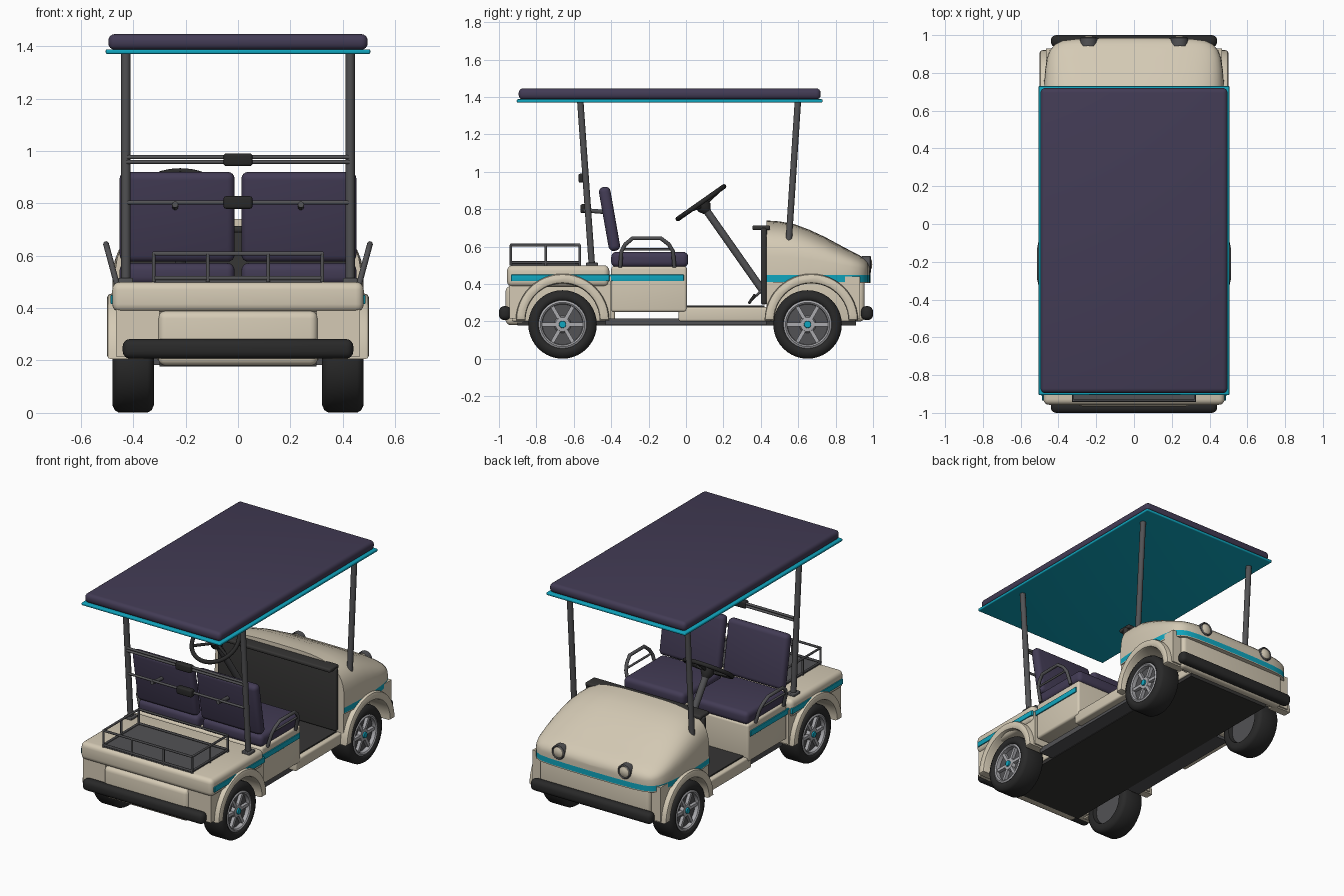
import bpy, bmesh, math
from math import sin, cos, pi, radians
from mathutils import Vector, Matrix

cube = bpy.data.objects.get("Cube")
if cube:
    bpy.data.objects.remove(cube, do_unlink=True)


def material(name, r, g, b, rough=0.6):
    m = bpy.data.materials.new(name)
    m.use_nodes = True
    m.diffuse_color = (r, g, b, 1)
    node = m.node_tree.nodes["Principled BSDF"]
    node.inputs["Base Color"].default_value = (r, g, b, 1)
    node.inputs["Roughness"].default_value = rough
    return m


CREAM = material("cream paint", .66, .59, .46)
NAVY = material("navy vinyl", .055, .044, .09)
TEAL = material("teal trim", .005, .38, .52)
BLACK = material("black rubber", .022, .022, .022)
MAT = material("charcoal panel", .036, .035, .034)
GREY = material("grey tube", .085, .085, .09)
SILVER = material("silver rim", .40, .40, .42)


def finish(name, bm, mats, angle=40):
    """Turn a bmesh into a smooth shaded object."""
    bmesh.ops.recalc_face_normals(bm, faces=bm.faces)
    me = bpy.data.meshes.new(name)
    bm.to_mesh(me)
    bm.free()
    for m in mats:
        me.materials.append(m)
    ob = bpy.data.objects.new(name, me)
    bpy.context.collection.objects.link(ob)
    bpy.ops.object.select_all(action='DESELECT')
    ob.select_set(True)
    bpy.context.view_layer.objects.active = ob
    bpy.ops.object.shade_smooth_by_angle(angle=radians(angle))
    return ob


def box(name, xs, ys, zs, mat, r=0.0, tilt=0):
    """Rounded box between limits, tilted about its own x axis."""
    lim = (xs, ys, zs)
    size = [b - a for a, b in lim]
    mid = Vector([(a + b) / 2 for a, b in lim])
    bm = bmesh.new()
    bmesh.ops.create_cube(bm, size=1)
    bmesh.ops.scale(bm, vec=size, verts=bm.verts)
    if r:
        bmesh.ops.bevel(bm, geom=bm.edges[:], offset=r, segments=4, profile=.5, affect='EDGES')
    bmesh.ops.transform(bm, matrix=Matrix.Translation(mid) @ Matrix.Rotation(radians(tilt), 4, 'X'), verts=bm.verts)
    return finish(name, bm, [mat])


def tube(name, pts, r, mat, closed=False, sides=3):
    """Round tube along a path."""
    cu = bpy.data.curves.new(name, 'CURVE')
    cu.dimensions = '3D'
    cu.bevel_depth, cu.bevel_resolution, cu.use_fill_caps = r, sides, True
    sp = cu.splines.new('POLY')
    sp.points.add(len(pts) - 1)
    for p, co in zip(sp.points, pts):
        p.co = (*co, 1)
    sp.use_cyclic_u = closed
    tmp = bpy.data.objects.new(name + " path", cu)
    bpy.context.collection.objects.link(tmp)
    bpy.context.view_layer.update()
    me = bpy.data.meshes.new_from_object(tmp.evaluated_get(bpy.context.evaluated_depsgraph_get()))
    bpy.data.objects.remove(tmp, do_unlink=True)
    bm = bmesh.new()
    bm.from_mesh(me)
    bpy.data.meshes.remove(me)
    for f in bm.faces:
        f.material_index = 0
    return finish(name, bm, [mat], 50)


def lathe(name, profile, center, axis, mat, steps=40):
    """Spin (distance along axis, radius) points around an axis."""
    bm = bmesh.new()
    vs = [bm.verts.new((rad, 0, d)) for d, rad in profile]
    es = [bm.edges.new(e) for e in zip(vs, vs[1:])]
    bmesh.ops.spin(bm, geom=vs + es, cent=(0, 0, 0), axis=(0, 0, 1), angle=2 * pi, steps=steps, use_merge=True)
    bmesh.ops.remove_doubles(bm, verts=bm.verts, dist=1e-5)
    rot = Vector((0, 0, 1)).rotation_difference(Vector(axis)).to_matrix().to_4x4()
    bmesh.ops.transform(bm, matrix=Matrix.Translation(center) @ rot, verts=bm.verts)
    return finish(name, bm, [mat])


def extrude_side(name, pts, x0, x1, mat, r=0.0):
    """Extrude a (y, z) outline along x."""
    bm = bmesh.new()
    f = bm.faces.new([bm.verts.new((x0, y, z)) for y, z in pts])
    ext = bmesh.ops.extrude_face_region(bm, geom=[f])
    bmesh.ops.translate(bm, vec=(x1 - x0, 0, 0), verts=[v for v in ext["geom"] if isinstance(v, bmesh.types.BMVert)])
    if r:
        rim = [e for e in bm.edges if all(abs(v.co.x - x1) < 1e-5 for v in e.verts)]
        bmesh.ops.bevel(bm, geom=rim, offset=r, segments=2, profile=.5, affect='EDGES')
    return finish(name, bm, [mat])


def arc(cy, cz, r, n=24):
    return [(cy + r * cos(pi * i / n), cz + r * sin(pi * i / n)) for i in range(n + 1)]


# Roof
box("roof_tray", (-.505, .505), (-.905, .73), (1.37, 1.388), TEAL, .006)
box("roof_cushion", (-.495, .495), (-.895, .72), (1.386, 1.446), NAVY, .025)

# Hood: cross-sections from dash to nose, with a stripe along the lower edge
stations = [(.43, .47, .74), (.5, .476, .735), (.58, .48, .72), (.66, .48, .69), (.74, .477, .653),
            (.82, .47, .61), (.88, .46, .578), (.92, .445, .558), (.95, .42, .54), (.97, .38, .522),
            (.98, .30, .505), (.985, .15, .49), (.986, 0, .485)]
bm = bmesh.new()
rows = []
for y, w, top in stations:
    half = [(w, .405), (w, .412), (w, .447)]
    half += [(w * cos(a) ** .55, .455 + (top - .455) * sin(a) ** .55) for a in [pi / 2 * i / 12 for i in range(12)]]
    ring = half + [(0, top)] + [(-x, z) for x, z in reversed(half)]
    rows.append([bm.verts.new((x, y, z)) for x, z in ring])
for a, b in zip(rows, rows[1:]):
    for i in range(len(a) - 1):
        f = bm.faces.new((a[i], a[i + 1], b[i + 1], b[i]))
        f.material_index = int(i in (1, len(a) - 3))
    bm.faces.new((a[0], b[0], b[-1], a[-1]))
bm.faces.new(rows[0])
bmesh.ops.remove_doubles(bm, verts=bm.verts, dist=1e-4)
finish("hood", bm, [CREAM, TEAL])

# Lower body, deck and floor
box("front_core", (-.31, .31), (.43, .93), (.2, .45), CREAM, .01)
box("front_valance", (-.4, .4), (.89, .955), (.2, .43), CREAM, .025)
box("rear_core", (-.31, .31), (-.93, -.38), (.2, .45), CREAM, .01)
box("rear_panel", (-.305, .305), (-.965, -.85), (.18, .39), CREAM, .03)
box("rear_deck", (-.48, .48), (-.957, -.41), (.385, .5), CREAM, .03)
box("seat_base", (-.455, .455), (-.4, .005), (.25, .495), CREAM, .015)
box("rocker", (-.45, .45), (-.04, .46), (.2, .277), CREAM, .012)
box("floor_mat", (-.42, .42), (-.02, .42), (.27, .285), MAT)
box("chassis", (-.3, .3), (-.9, .91), (.178, .21), MAT)
box("chassis_middle", (-.4, .4), (-.43, .43), (.182, .215), GREY)
box("dash_panel", (-.43, .43), (.4, .432), (.29, .7), MAT, .012)
box("dash_shelf", (-.42, .42), (.355, .45), (.688, .714), MAT, .01)

# Bumpers
for name, y in (("rear_bumper", -.968), ("front_bumper", .968)):
    box(name, (-.44, .44), (y - .032, y + .032), (.207, .282), BLACK, .028)

for s, side in ((1, "left"), (-1, "right")):
    # Body sides, wheel arches and wheels
    for cy, y0, y1, end in ((-.66, -.945, -.4, "rear"), (.67, .43, .93, "front")):
        label = end + "_" + side
        cut = [(min(max(y, y0 + .01), y1 - .01), z) for y, z in arc(cy, .2, .205)]
        wall = [(y1, .215)] + [(cut[0][0], .215)] + cut[1:-1] + [(cut[-1][0], .215), (y0, .215), (y0, .44), (y1, .44)]
        extrude_side("body_side_" + label, wall, s * .3, s * .465, CREAM)
        flare = arc(cy, .205, .25) + arc(cy, .205, .198)[::-1]
        extrude_side("fender_" + label, flare, s * .36, s * .5, CREAM, .015)
        wy = -.66 if end == "rear" else .65
        c, out = (s * .4, wy, .184), (s, 0, 0)
        lathe("tyre_" + label, [(.055, .122), (.07, .128), (.079, .14), (.079, .155), (.07, .174), (.055, .183),
              (-.055, .183), (-.07, .174), (-.079, .155), (-.074, .125), (-.05, .118)], c, out, BLACK)
        lathe("rim_" + label, [(.045, .108), (.07, .11), (.076, .118), (.07, .129), (.05, .128)], c, out, SILVER)
        lathe("rim_disc_" + label, [(.04, 0), (.04, .125), (-.05, .125), (-.05, 0)], c, out, GREY)
        lathe("hub_" + label, [(.04, .045), (.062, .038), (.066, 0)], c, out, SILVER)
        lathe("hub_cap_" + label, [(.06, .02), (.073, .018), (.074, 0)], c, out, TEAL, 16)
        bm = bmesh.new()
        for i in range(6):
            spoke = bmesh.ops.create_cube(bm, size=1)["verts"]
            bmesh.ops.scale(bm, vec=(.022, .02, .09), verts=spoke)
            bmesh.ops.translate(bm, vec=(s * .05, 0, .07), verts=spoke)
            bmesh.ops.rotate(bm, matrix=Matrix.Rotation(i * pi / 3 + pi / 6, 3, 'X'), verts=spoke)
        bmesh.ops.translate(bm, vec=c, verts=bm.verts)
        finish("spokes_" + label, bm, [SILVER])

    # Side stripe, running along the deck and seat base
    box("deck_stripe_" + side, sorted((s * .47, s * .486)), (-.935, -.41), (.415, .45), TEAL, .003)
    box("seat_stripe_" + side, sorted((s * .45, s * .462)), (-.42, -.012), (.415, .45), TEAL, .003)

    # Roof posts
    tube("rear_post_" + side, [(s * .428, -.565, 1.375), (s * .428, -.503, .495)], .018, GREY)
    tube("front_post_" + side, [(s * .428, .598, 1.375), (s * .428, .546, .58)], .018, GREY)
    box("post_foot_" + side, sorted((s * .4, s * .456)), (-.535, -.47), (.495, .515), GREY, .005)

    # Seats
    xs = sorted((s * .013, s * .452))
    box("seat_cushion_" + side, xs, (-.4, .012), (.49, .572), NAVY, .028)
    box("seat_back_" + side, xs, (-.44, -.378), (.575, .922), NAVY, .027, 10)
    tube("seat_bracket_" + side, [(s * .24, -.55, .795), (s * .24, -.43, .785)], .012, GREY)

    # Armrest hoop leaning outwards
    side_path = [(-.352, .49), (-.345, .575), (-.325, .612), (-.285, .645), (-.135, .645), (-.092, .612), (-.07, .575), (-.062, .49)]
    tube("armrest_" + side, [(s * (.462 + (z - .49) * .27), y, z) for y, z in side_path], .011, GREY)
    tube("armrest_bar_" + side, [(s * .486, -.345, .585), (s * .486, -.07, .585)], .007, GREY)

    # Headlights
    lathe("headlight_rim_" + side, [(-.03, .046), (.012, .046), (.018, .04), (.01, .034)], (s * .24, .972, .505), (0, 1, 0), GREY, 24)
    lathe("headlight_lens_" + side, [(0, .038), (.014, .034), (.022, .018), (.024, 0)], (s * .24, .972, .505), (0, 1, 0), CREAM, 24)

# Back rails with centre clamps
for z, y in ((.976, -.548), (.958, -.548), (.803, -.535)):
    tube("back_rail", [(-.425, y, z), (.425, y, z)], .008, GREY)
for z, y in ((.966, -.555), (.803, -.545)):
    box("rail_clamp", (-.055, .055), (y - .02, y + .02), (z - .024, z + .024), BLACK, .01)

# Cargo rack
box("rack_floor", (-.32, .32), (-.935, -.57), (.497, .508), GREY)
for z in (.515, .608):
    tube("rack_rail", [(-.322, -.936, z), (.322, -.936, z), (.322, -.568, z), (-.322, -.568, z)], .008, GREY, True)
for x, y in [(x, -.936) for x in (-.322, -.115, .115, .322)] + [(s * .322, y) for s in (-1, 1) for y in (-.75, -.568)]:
    tube("rack_upright", [(x, y, .5), (x, y, .608)], .007, GREY)

# Steering
hub, axis = Vector((-.22, .08, .835)), Vector((0, .575, -.818))
across, up = Vector((1, 0, 0)), Vector((0, .818, .575))
rim = [hub + .15 * (cos(a) * across + sin(a) * up) for a in [2 * pi * i / 40 for i in range(40)]]
tube("steering_wheel", rim, .013, BLACK, True)
for a in (pi / 2 + .0, pi * 7 / 6, pi * 11 / 6):
    tube("steering_spoke", [hub + .02 * axis, hub + .15 * (cos(a) * across + sin(a) * up)], .009, BLACK)
lathe("steering_boss", [(-.01, 0), (-.01, .035), (.03, .04), (.06, .022)], hub, axis, BLACK, 20)
tube("steering_column", [hub + .03 * axis, hub + .64 * axis], .021, GREY)

# Pedals
for x in (-.3, -.14):
    box("pedal", (x - .03, x + .03), (.345, .36), (.29, .35), BLACK, .004, -35)
    tube("pedal_arm", [(x, .355, .32), (x, .41, .37)], .007, GREY)
